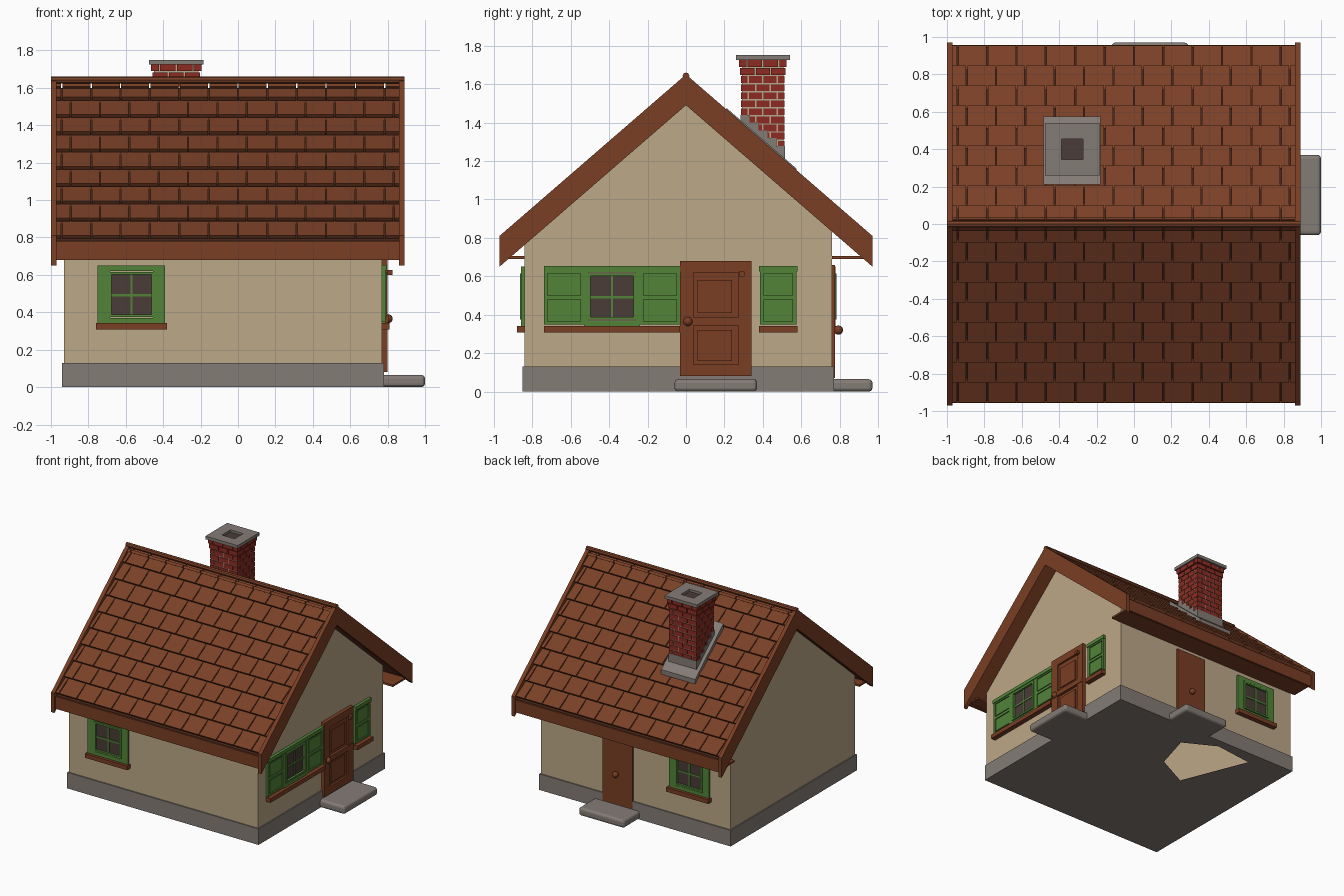
import bpy, bmesh, math
from mathutils import Vector

default_cube = bpy.data.objects.get("Cube")
if default_cube:
    bpy.data.objects.remove(default_cube, do_unlink=True)


def material(name, red, green, blue):
    """Flat material from display colour values, converted to linear."""
    linear = [((c / 255 + 0.055) / 1.055) ** 2.4 for c in (red, green, blue)]
    mat = bpy.data.materials.new(name)
    mat.use_nodes = True
    mat.diffuse_color = (*linear, 1)
    shader = next(n for n in mat.node_tree.nodes if n.type == 'BSDF_PRINCIPLED')
    shader.inputs["Base Color"].default_value = (*linear, 1)
    shader.inputs["Roughness"].default_value = 0.9
    return mat


plaster = material("plaster", 188, 168, 135)
stone = material("stone grey", 132, 124, 118)
wood = material("wood brown", 122, 62, 36)
tile = material("tile brown", 122, 64, 38)
underlay = material("dark brown", 70, 36, 22)
paint = material("green paint", 82, 132, 57)
glass = material("dark glass", 74, 60, 55)
brick = material("brick red", 140, 44, 34)
mortar = material("mortar", 184, 168, 140)


def finish(bm, name, mat, fix_normals=True):
    if fix_normals:
        bmesh.ops.recalc_face_normals(bm, faces=bm.faces)
    mesh = bpy.data.meshes.new(name)
    bm.to_mesh(mesh)
    bm.free()
    mesh.materials.append(mat)
    obj = bpy.data.objects.new(name, mesh)
    bpy.context.collection.objects.link(obj)
    return obj


def plain(x, y, z):
    return x, y, z


def add_box(bm, xs, ys, zs, place=plain):
    """Box between pairs of limits, each corner sent through a placing rule."""
    for v in bmesh.ops.create_cube(bm, size=1)["verts"]:
        v.co = place(*(lim[1 if c > 0 else 0] for c, lim in zip(v.co, (xs, ys, zs))))


def boxes(name, mat, items, place=plain):
    bm = bmesh.new()
    for item in items:
        add_box(bm, *item, place)
    return finish(bm, name, mat)


def extrude_x(name, mat, outline, x_from, x_to, caps=True):
    bm = bmesh.new()
    face = bm.faces.new([bm.verts.new((x_from, y, z)) for y, z in outline])
    out = bmesh.ops.extrude_face_region(bm, geom=[face])["geom"]
    moved = [g for g in out if isinstance(g, bmesh.types.BMVert)]
    bmesh.ops.translate(bm, verts=moved, vec=(x_to - x_from, 0, 0))
    return finish(bm, name, mat)


def ring(us, zs, side, top, depth):
    """Four bars around a rectangle, in wall coordinates (along, out, up)."""
    (u0, u1), (z0, z1) = us, zs
    return [((u0, u0 + side), depth, zs), ((u1 - side, u1), depth, zs),
            ((u0 + side, u1 - side), depth, (z0, z0 + top)),
            ((u0 + side, u1 - side), depth, (z1 - top, z1))]


# Main dimensions
WEST, EAST, SOUTH, NORTH = -0.93, 0.77, -0.84, 0.76
RIDGE, SLOPE, EAVE = 1.65, 0.866, 0.97
ANGLE = math.atan(SLOPE)


def front(u, d, z): return u, SOUTH - d, z
def back(u, d, z): return u, NORTH + d, z
def right(u, d, z): return EAST + d, u, z


def roof_z(y, drop=0):
    return RIDGE - drop - SLOPE * abs(y)


# Walls with gables
extrude_x("walls", plaster, [(SOUTH, 0.01), (NORTH, 0.01), (NORTH, roof_z(NORTH, 0.14)),
          (0, roof_z(0, 0.14)), (SOUTH, roof_z(SOUTH, 0.14))], WEST, EAST)
walls = bpy.data.objects["walls"].data
bm = bmesh.new()
bm.from_mesh(walls)
bmesh.ops.delete(bm, geom=[f for f in bm.faces if f.normal.z < -0.9], context='FACES')
bm.to_mesh(walls)
bm.free()

# Stone plinth around the walls
LIP = 0.01
boxes("plinth", stone, [
    ((WEST - LIP, EAST + LIP), (SOUTH - LIP, SOUTH), (0, 0.13)),
    ((WEST - LIP, EAST + LIP), (NORTH, NORTH + LIP), (0, 0.13)),
    ((WEST - LIP, WEST), (SOUTH, NORTH), (0, 0.13)),
    ((EAST, EAST + LIP), (SOUTH, NORTH), (0, 0.13))])

# Floor with an irregular opening
bm = bmesh.new()
outer = [(WEST, SOUTH), (EAST, SOUTH), (EAST, NORTH), (WEST, NORTH)]
opening = [(-0.09, 0.25), (0, 0.56), (-0.26, 0.7), (-0.59, 0.66), (-0.37, 0.11)]
for loop in (outer, opening):
    verts = [bm.verts.new((x, y, 0)) for x, y in loop]
    for a, b in zip(verts, verts[1:] + verts[:1]):
        bm.edges.new((a, b))
bmesh.ops.triangle_fill(bm, use_beauty=True, use_dissolve=False, edges=bm.edges[:],
                        normal=Vector((0, 0, -1)))
for f in bm.faces:
    f.normal_update()
    if f.normal.z > 0:
        f.normal_flip()
finish(bm, "floor", stone, fix_normals=False)


# Roof deck, underlay, bargeboards and ridge
def chevron(reach, upper, lower):
    return [(y, roof_z(y, upper)) for y in (-reach, 0, reach)] + \
           [(y, roof_z(y, lower)) for y in (reach, 0, -reach)]


extrude_x("roof_deck", wood, chevron(0.945, 0.06, 0.15), -0.97, 0.86)
extrude_x("roof_underlay", underlay, chevron(0.945, 0.05, 0.06), -0.97, 0.86)
for name, x in (("bargeboard_back_end", -1), ("bargeboard_door_end", 0.86)):
    extrude_x(name, wood, chevron(EAVE, 0, 0.16), x, x + 0.03)
extrude_x("ridge_cap", tile, [(0.018 * math.cos(k * math.pi / 4),
          RIDGE - 0.008 + 0.018 * math.sin(k * math.pi / 4)) for k in range(8)], -1, 0.89)
for name, s in (("front", -1), ("rear", 1)):
    wall = SOUTH if s < 0 else NORTH
    boxes(name + "_fascia", wood, [((-0.97, 0.86), (s * 0.94, s * 0.958), (0.68, 0.78))])
    boxes(name + "_soffit", wood, [((-0.97, 0.86), (wall, s * 0.94), (0.69, 0.705))])

# Roof tiles: staggered rows, each tilted up at its lower edge
ROWS, WIDTH, GAP = 9, 0.157, 0.007
PITCH = 0.96 / ROWS
for name, s in (("front", -1), ("rear", 1)):
    bm = bmesh.new()
    for row in range(ROWS):
        start = row * PITCH

        def on_slope(x, t, n):
            lift = n - 0.036 + 0.026 * (t - start) / PITCH
            return x, s * (t + lift * math.sin(ANGLE)), \
                RIDGE - SLOPE * t + lift * math.cos(ANGLE)

        x = -0.97 - (WIDTH / 2 if row % 2 else WIDTH * 0.8)
        while x < 0.86:
            lo, hi = max(x, -0.97), min(x + WIDTH - GAP, 0.86)
            if hi - lo > 0.01:
                add_box(bm, (lo, hi), (start, start + PITCH), (-0.022, 0), on_slope)
            x += WIDTH
    finish(bm, name + "_roof_tiles", tile)

# Chimney: mortar core with brick plates on four sides
CX, CY, HX, HY, TOP = -0.33, 0.4, 0.118, 0.108, 1.725
boxes("chimney_core", mortar, [((CX - HX, CX + HX), (CY - HY, CY + HY), (1.1, TOP))])
COURSE, JOINT, COURSES = 0.042, 0.007, 13
bm = bmesh.new()
for course in range(COURSES):
    z = TOP - (course + 1) * COURSE
    out = 0.016 if course == 0 else 0.01 if course == 1 else 0.005
    for s in (-1, 1):
        for along_x in (True, False):
            half = (HX if along_x else HY) + out
            mid, across = (CX, CY) if along_x else (CY, CX)
            face = across + s * (HY if along_x else HX)
            cuts = [-half, -half / 3, half / 3, half] if course % 2 else \
                   [-half, -half * 2 / 3, 0, half * 2 / 3, half]
            for a, b in zip(cuts, cuts[1:]):
                a += JOINT / 2 if a > -half else 0
                b -= JOINT / 2 if b < half else 0
                along, depth = (mid + a, mid + b), (face, face + s * out)
                pair = (along, depth) if along_x else (depth, along)
                add_box(bm, *pair, (z + JOINT, z + COURSE))
finish(bm, "chimney_bricks", brick)


def flat(u, d, z): return CX + u, CY + z, d


boxes("chimney_cap", stone, ring((-0.145, 0.145), (-0.14, 0.14), 0.088, 0.085,
      (TOP, TOP + 0.025)), flat)
boxes("chimney_flue", glass, [((-0.06, 0.06), (TOP, TOP + 0.006), (-0.06, 0.06))], flat)


# Chimney flashing: sloped sheet and stepped side pieces
def sheet(x, y, n): return x, y, roof_z(y) + n


boxes("chimney_flashing", stone, [((-0.485, -0.18), (0.21, 0.575), (-0.03, 0.008))], sheet)
STEPS = 5
steps = []
for k in range(STEPS):
    y = CY - HY - 0.008 + k * (2 * HY + 0.016) / STEPS
    steps.append(((CX - HX - 0.009, CX + HX + 0.009), (y, y + (2 * HY + 0.016) / STEPS),
                  (roof_z(y) - 0.1, roof_z(y) + 0.035)))
boxes("chimney_step_flashing", stone, steps)


# Windows, shutters and sills
def window(name, place, us, side):
    u0, u1 = us
    z0, z1 = 0.34, 0.65
    inner = (u0 + side, u1 - side)
    mid = (u0 + u1) / 2
    lift = (z0 + 0.035, z1 - 0.035)
    boxes(name + "_frame", paint, ring(us, (z0, z1), side, 0.03, (0, 0.018)) +
          ring((inner[0] - 0.01, inner[1] + 0.01), lift, 0.018, 0.014, (0, 0.024)) +
          [((mid - 0.006, mid + 0.006), (0, 0.013), lift),
           (inner, (0, 0.013), (0.485, 0.498))], place)
    boxes(name + "_glass", glass, [(inner, (0, 0.007), lift)], place)


def shutter(name, place, us):
    items = [(us, (0, 0.01), (0.35, 0.64))]
    for zs in ((0.35, 0.495), (0.485, 0.63)):
        items += ring(us, zs, 0.02, 0.016, (0, 0.018))
        items.append(((us[0] + 0.028, us[1] - 0.028), (0, 0.015), (zs[0] + 0.024, zs[1] - 0.024)))
    boxes(name, paint, items, place)


def sill(name, place, us):
    boxes(name, wood, [(us, (0, 0.04), (0.308, 0.342))], place)


for name, place in (("front", front), ("rear", back)):
    window(name + "_window", place, (-0.75, -0.39), 0.065)
    sill(name + "_sill", place, (-0.76, -0.38))
window("side_window", right, (-0.53, -0.24), 0.025)
shutter("side_shutter_outer", right, (-0.74, -0.53))
shutter("side_shutter_inner", right, (-0.24, -0.03))
shutter("side_shutter_single", right, (0.385, 0.575))
for name, us in (("wide", (-0.74, -0.03)), ("narrow", (0.38, 0.58))):
    sill(name + "_side_sill", right, us)
    boxes(name + "_header", paint, [(us, (0, 0.024), (0.625, 0.653))], right)

# Panelled side door
door = (-0.03, 0.34)
boxes("side_door", wood, [(door, (0, 0.014), (0.08, 0.68)), (door, (0, 0.034), (0.345, 0.385)),
      ((0.06, 0.24), (0, 0.022), (0.16, 0.32)), ((0.06, 0.24), (0, 0.022), (0.41, 0.58)),
      ((0.275, 0.305), (0, 0.055), (0.6, 0.625))] +
      ring(door, (0.08, 0.68), 0.068, 0.06, (0, 0.03)), right)
boxes("rear_door", wood, [((-0.06, 0.21), (0, 0.014), (0.07, 0.66))], back)


# Door knobs
def knob(name, place, u, z):
    bm = bmesh.new()
    bmesh.ops.create_uvsphere(bm, u_segments=12, v_segments=8, radius=0.024)
    bmesh.ops.translate(bm, verts=bm.verts, vec=place(u, 0.033, z))
    for f in bm.faces:
        f.smooth = True
    finish(bm, name, wood)


knob("side_door_knob", right, 0.01, 0.365)
knob("rear_door_knob", back, 0.08, 0.32)

# Rounded door steps
for name, place, us, reach in (("side_step", right, (-0.06, 0.37), 0.23),
                               ("rear_step", back, (-0.12, 0.29), 0.21)):
    step = boxes(name, stone, [(us, (-0.02, reach), (0, 0.065))], place)
    bevel = step.modifiers.new("rounding", 'BEVEL')
    bevel.width, bevel.segments = 0.02, 3
